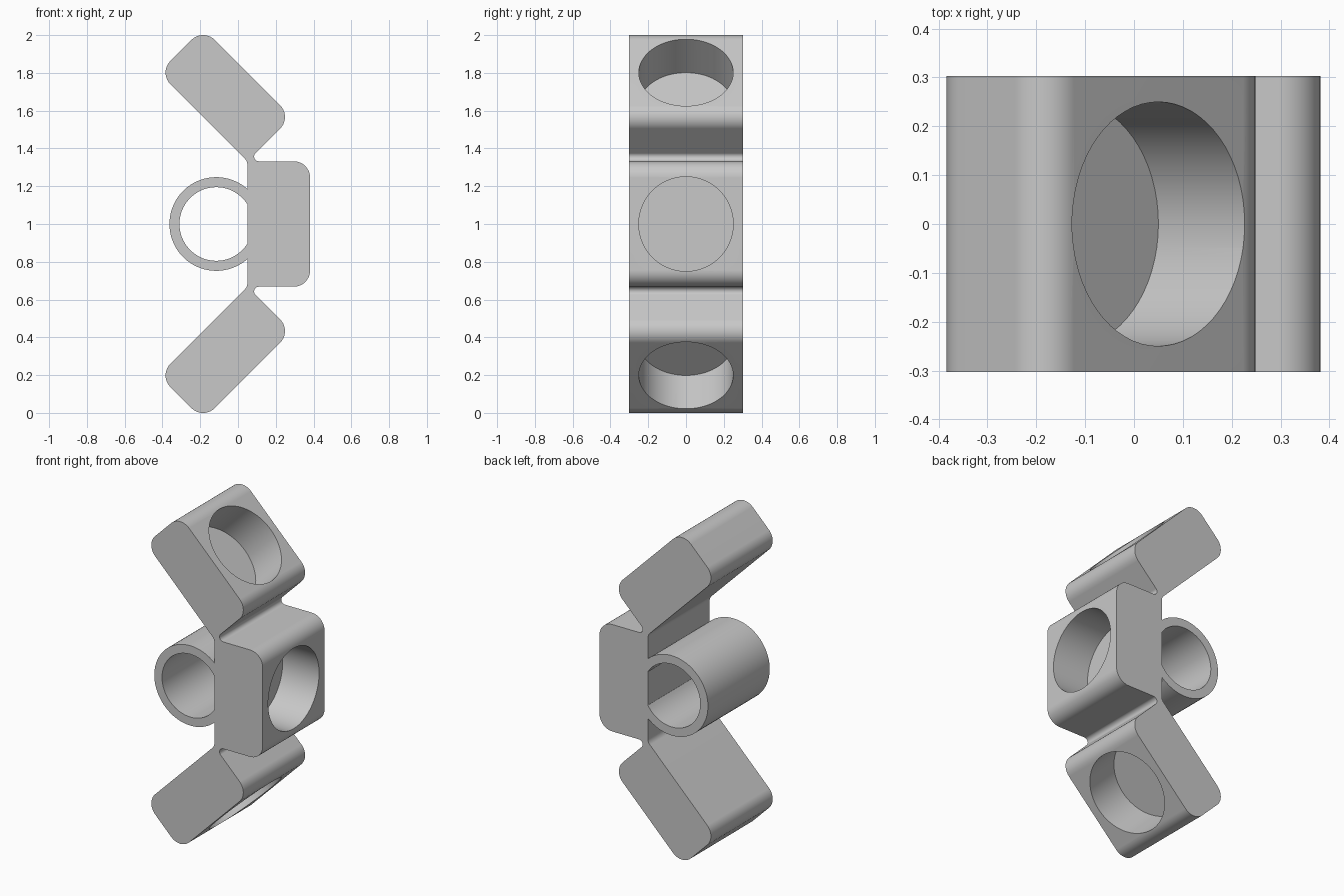
import bpy, bmesh, math
from mathutils import Vector, Matrix

cube = bpy.data.objects.get("Cube")
if cube:
    bpy.data.objects.remove(cube, do_unlink=True)

HALF_DEPTH = 0.303   # half of the extrusion depth along y
MID = 1.0            # height of the mirror plane
BACK = 0.05          # x of the rear face of the middle block
H = 0.332            # half length of a block
T = 0.332            # thickness of a block
R = 0.087            # outer corner radius
SHADE = (0.58, 0.58, 0.58, 1)

grey = bpy.data.materials.new("plain grey")
grey.use_nodes = True
grey.diffuse_color = SHADE
grey.node_tree.nodes["Principled BSDF"].inputs["Base Color"].default_value = SHADE


def rounded(corners, steps=10):
    """Round every (x, z, radius) corner of a closed outline."""
    pts = []
    for i, (x, z, r) in enumerate(corners):
        p = Vector((x, 0, z))
        prev, nxt = corners[i - 1], corners[(i + 1) % len(corners)]
        a = (Vector((prev[0], 0, prev[1])) - p).normalized()
        b = (Vector((nxt[0], 0, nxt[1])) - p).normalized()
        half = a.angle(b) / 2
        centre = p + (a + b).normalized() * (r / math.sin(half))
        start = (p + a * (r / math.tan(half)) - centre).normalized()
        end = (p + b * (r / math.tan(half)) - centre).normalized()
        for k in range(steps + 1):
            t = k / steps
            pts.append(centre + start.slerp(end, t).normalized() * r)
    return pts


def extrude(name, pts):
    """Sweep an outline in the xz plane along y."""
    bm = bmesh.new()
    face = bm.faces.new([bm.verts.new((p.x, -HALF_DEPTH, p.z + MID)) for p in pts])
    new = bmesh.ops.extrude_face_region(bm, geom=[face])["geom"]
    moved = [v for v in new if isinstance(v, bmesh.types.BMVert)]
    bmesh.ops.translate(bm, verts=moved, vec=(0, 2 * HALF_DEPTH, 0))
    bmesh.ops.recalc_face_normals(bm, faces=bm.faces)
    mesh = bpy.data.meshes.new(name)
    bm.to_mesh(mesh)
    bm.free()
    mesh.materials.append(grey)
    obj = bpy.data.objects.new(name, mesh)
    bpy.context.collection.objects.link(obj)
    return obj


def activate(obj):
    bpy.ops.object.select_all(action='DESELECT')
    obj.select_set(True)
    bpy.context.view_layer.objects.active = obj


def finish(obj):
    activate(obj)
    bpy.ops.object.shade_smooth_by_angle(angle=math.radians(30))
    weighted = obj.modifiers.new("even normals", 'WEIGHTED_NORMAL')
    weighted.keep_sharp = True


# Three hinged blocks: upper half of the outline, then its mirror image
s = math.sqrt(0.5)
length, thick = 2 * H * s, T * s
upper = [
    (BACK + T, H, R),
    (BACK, H, 0.025),                                      # hinge notch
    (BACK + thick, H + thick, R),
    (BACK + thick - length, H + thick + length, R),
    (BACK - length, H + length, R),
    (BACK, H, 0.05),                                       # rear of hinge
]
lower = [(x, -z, r) for x, z, r in reversed(upper)]
body = extrude("hinged_blocks", rounded(upper + lower))

# Round blind pockets in the outer face of each block
tilt_x = BACK + thick - length / 2
tilt_z = H + thick + length / 2
for name, x, z, angle in (("middle", BACK + T, 0, 90),
                          ("upper", tilt_x, tilt_z, 45),
                          ("lower", tilt_x, -tilt_z, 135)):
    turn = Matrix.Rotation(math.radians(angle), 4, 'Y')
    bm = bmesh.new()
    bmesh.ops.create_cone(bm, cap_ends=True, segments=64, radius1=0.25, radius2=0.25,
                          depth=0.35,
                          matrix=Matrix.Translation((x, 0, z + MID)) @ turn
                          @ Matrix.Translation((0, 0, -0.075)))
    mesh = bpy.data.meshes.new(name + "_pocket_cutter")
    bm.to_mesh(mesh)
    bm.free()
    mesh.materials.append(grey)
    cutter = bpy.data.objects.new(name + "_pocket_cutter", mesh)
    cutter.hide_render = True
    bpy.context.collection.objects.link(cutter)
    cut = body.modifiers.new(name + " pocket", 'BOOLEAN')
    cut.operation, cut.solver, cut.object = 'DIFFERENCE', 'EXACT', cutter
    activate(body)
    bpy.ops.object.modifier_apply(modifier=cut.name)
    bpy.data.objects.remove(cutter, do_unlink=True)
finish(body)

# Open ring behind the middle block, ending on its rear face
RING_X = -0.115


def arc(radius, steps=56):
    gap = math.acos((BACK - RING_X) / radius)
    angles = [gap + (2 * math.pi - 2 * gap) * k / steps for k in range(steps + 1)]
    return [Vector((RING_X + radius * math.cos(a), 0, radius * math.sin(a))) for a in angles]


ring = extrude("rear_ring", arc(0.248) + arc(0.195)[::-1])
finish(ring)
